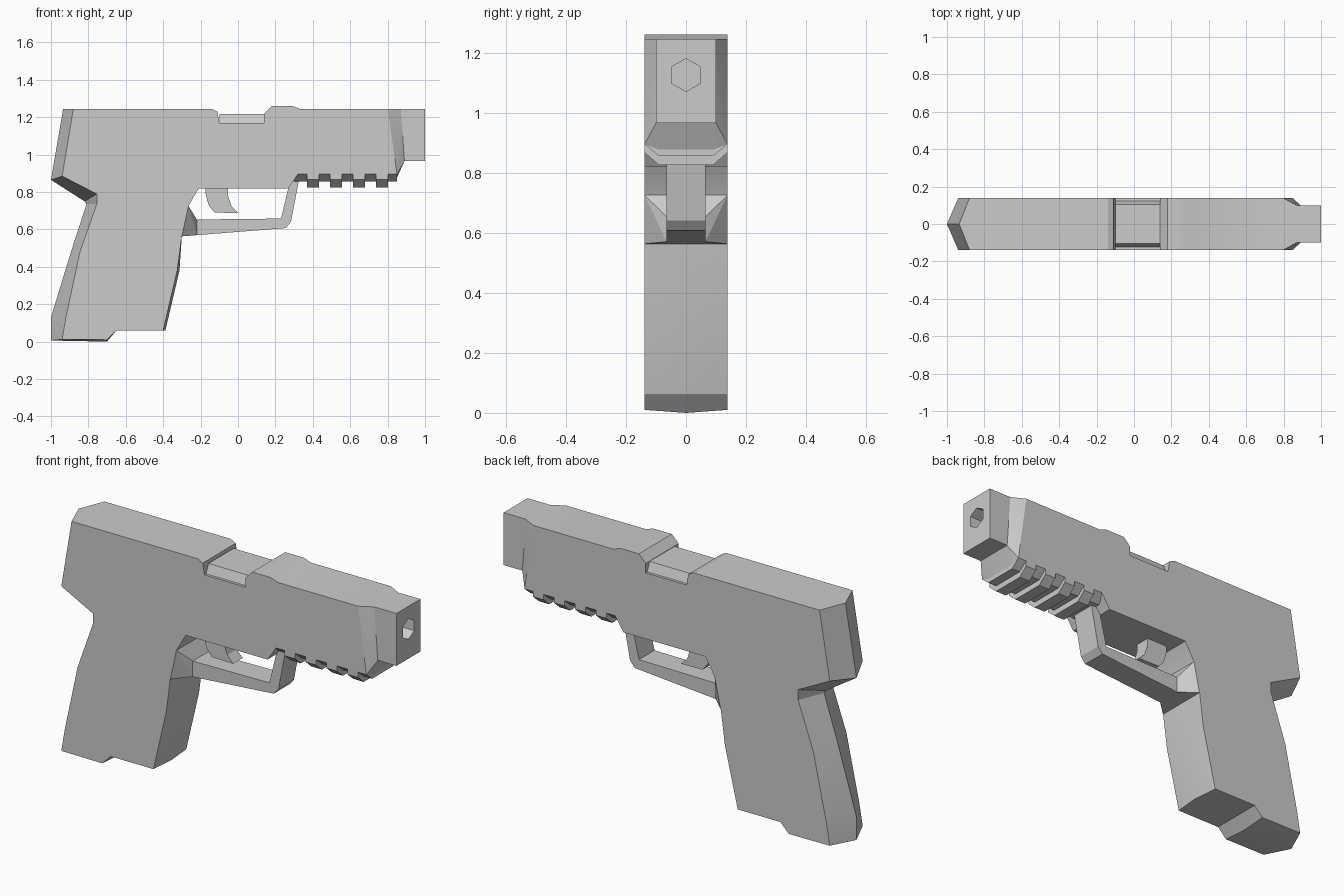
import bpy, bmesh, math

if "Cube" in bpy.data.objects:
    bpy.data.objects.remove(bpy.data.objects["Cube"])

W = 0.138  # half thickness of the body


def finish(name, bm):
    bmesh.ops.recalc_face_normals(bm, faces=bm.faces[:])
    me = bpy.data.meshes.new(name)
    bm.to_mesh(me)
    bm.free()
    ob = bpy.data.objects.new(name, me)
    bpy.context.collection.objects.link(ob)
    return ob


def loft(name, pts, w):
    """Side profile (x, z) at y=+-w; optional (dx, dz) moves the centre line at y=0."""
    bm = bmesh.new()
    rows = []
    for y in (-w, 0, w):
        row = []
        for p in pts:
            dx, dz = (p[2], p[3]) if len(p) > 2 and y == 0 else (0, 0)
            row.append(bm.verts.new((p[0] + dx, y, p[1] + dz)))
        rows.append(row)
    n = len(pts)
    for a, b in zip(rows, rows[1:]):
        for i in range(n):
            j = (i + 1) % n
            bm.faces.new((a[i], a[j], b[j], b[i]))
    bm.faces.new(rows[0])
    bm.faces.new(rows[2])
    return finish(name, bm)


def hull(name, pts):
    """Convex solid from points (x, y, z) mirrored across y=0."""
    bm = bmesh.new()
    for x, y, z in pts:
        for s in ((1, -1) if y else (1,)):
            bm.verts.new((x, s * y, z))
    bmesh.ops.convex_hull(bm, input=bm.verts[:])
    bmesh.ops.dissolve_limit(bm, angle_limit=0.01, verts=bm.verts[:], edges=bm.edges[:])
    return finish(name, bm)


def section(name, x0, x1, yz):
    return hull(name, [(x, y, z) for x in (x0, x1) for y, z in yz])


# Slide, frame and grip with ridged back
body = loft("slide_and_grip", [
    (-.88, 1.245, -.055, 0), (-.14, 1.245), (-.11, 1.23), (-.10, 1.17), (.14, 1.17),
    (.14, 1.22), (.18, 1.26), (.29, 1.26), (.33, 1.245), (.80, 1.245),
    (.85, .895), (.32, .895), (.27, .82), (-.21, .82), (-.265, .725),
    (-.285, .65), (-.30, .57), (-.325, .38, .012, 0), (-.40, .06, .012, 0),
    (-.65, .06), (-.70, .01, 0, -.01), (-.94, .012, -.06, -.006),
    (-.92, .13, -.08, 0), (-.845, .48, -.045, .01), (-.755, .735, -.055, 0),
    (-.755, .79, -.065, -.04), (-.94, .885, -.06, -.02)], W)

# Ejection port block with sloped sides
port = section("ejection_port", -.10, .14, [(.105, 1.218), (.128, 1.16)])

# Tapered nose between slide and muzzle
nose = hull("nose", [(.80, W, 1.245), (.85, W, .895), (.84, .09, .855),
                     (.89, .10, .965), (.87, .10, 1.245)])

# Muzzle block with hexagonal bore
muzzle = section("muzzle", .84, 1.0, [(.10, .967), (.10, 1.245)])
hexagon = [(.055 * math.sin(math.radians(a)) if a % 180 else 0,
            1.125 + .055 * math.cos(math.radians(a))) for a in (0, 60, 120, 180)]
cutter = section("bore_cutter", .92, 1.05, hexagon)
cutter.hide_render = True
cutter.hide_viewport = True
mod = muzzle.modifiers.new("bore", "BOOLEAN")
mod.operation = 'DIFFERENCE'
mod.solver = 'EXACT'
mod.object = cutter

# Accessory rail: chamfered base and four teeth
rail = section("rail_base", .30, .85, [(W, .895), (.09, .855)])
for i in range(4):
    x = .37 + i * .123
    section(f"rail_tooth_{i + 1}", x, x + .062, [(W, .895), (W, .867), (.09, .825)])

# Trigger guard and its flare into the grip
loft("trigger_guard", [(-.30, .563), (.255, .607), (.283, .64), (.325, .86), (.325, .9),
                       (.28, .9), (.27, .825), (.23, .658), (-.22, .653), (-.30, .65)], .065)
hull("guard_flare", [(-.30, W, .563), (-.285, W, .65), (-.265, W, .725),
                     (-.30, W, .725), (-.22, .065, .653), (-.22, .065, .57)])

# Trigger blade
loft("trigger", [(-.175, .83), (-.053, .83), (-.053, .78), (-.035, .725), (0, .688),
                 (-.125, .69), (-.155, .725), (-.172, .78)], .04)

# Soft shading on gentle bends only
for ob in bpy.context.collection.objects:
    if ob is cutter:
        continue
    bpy.ops.object.select_all(action='DESELECT')
    ob.select_set(True)
    bpy.context.view_layer.objects.active = ob
    if ob.name.startswith(("slide", "nose")):
        bpy.ops.object.shade_smooth_by_angle(angle=math.radians(25))
